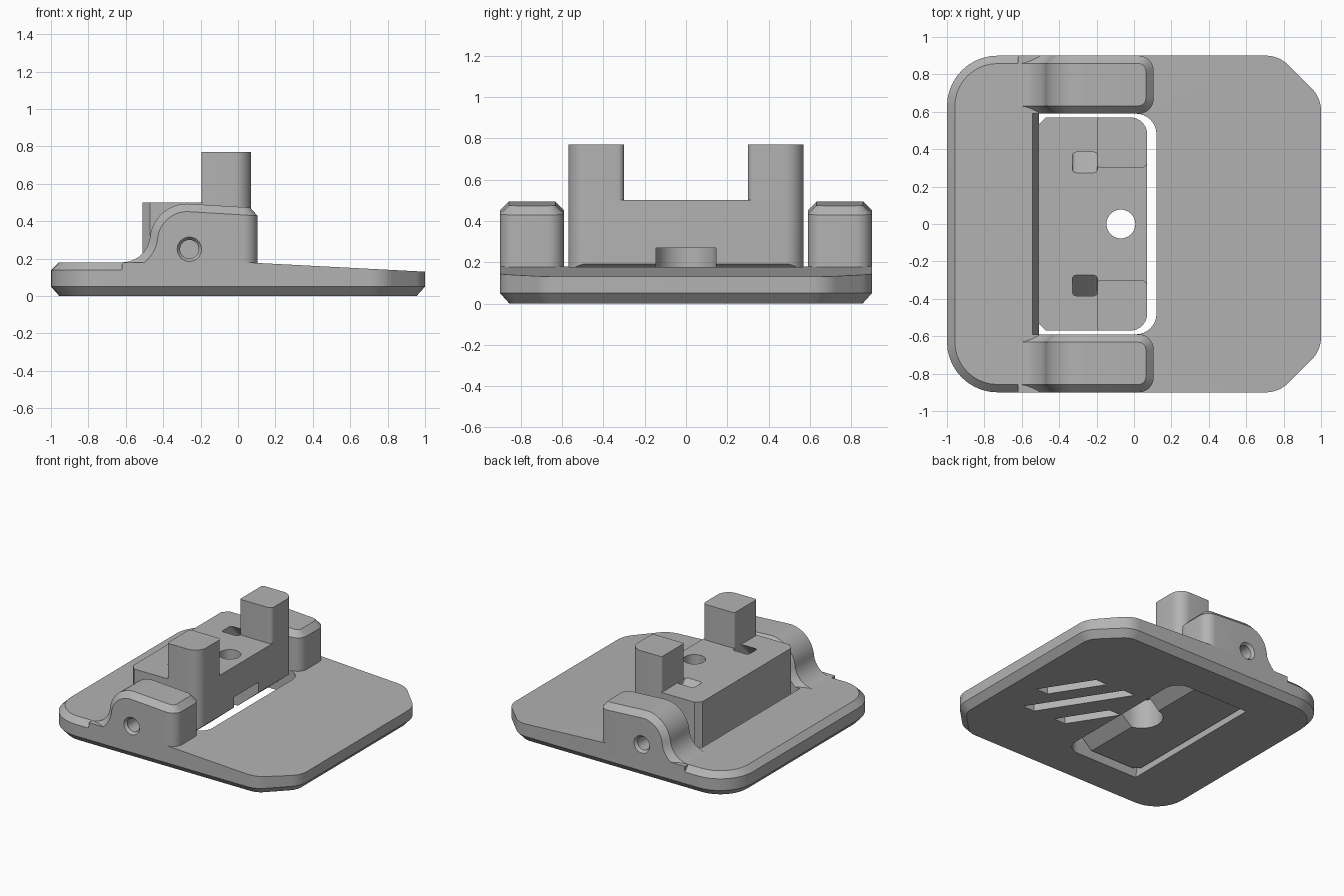
import bpy, bmesh
from math import radians, sin, cos, tan, pi
from mathutils import Vector

if "Cube" in bpy.data.objects:
    bpy.data.objects.remove(bpy.data.objects["Cube"])

grey = bpy.data.materials.new("plain grey")
grey.use_nodes = True
grey.diffuse_color = (0.45, 0.45, 0.45, 1)
grey.node_tree.nodes["Principled BSDF"].inputs["Base Color"].default_value = grey.diffuse_color


def finish(name, bm):
    bmesh.ops.remove_doubles(bm, verts=bm.verts, dist=0.0002)
    bmesh.ops.recalc_face_normals(bm, faces=bm.faces)
    mesh = bpy.data.meshes.new(name)
    bm.to_mesh(mesh)
    bm.free()
    mesh.materials.append(grey)
    obj = bpy.data.objects.new(name, mesh)
    bpy.context.collection.objects.link(obj)
    return obj


def loft_bm(rings):
    """Closed solid through rings of equal length."""
    bm = bmesh.new()
    rows = [[bm.verts.new(p) for p in ring] for ring in rings]
    n = len(rows[0])
    for a, b in zip(rows, rows[1:]):
        for i in range(n):
            j = (i + 1) % n
            bm.faces.new((a[i], a[j], b[j], b[i]))
    bm.faces.new(rows[0][::-1])
    bm.faces.new(rows[-1])
    return bm


def loft(name, rings):
    return finish(name, loft_bm(rings))


def at(pts, z, dx=0, dy=0):
    return [(p[0] + dx, p[1] + dy, z) for p in pts]


def prism(name, pts, z0, z1):
    return loft(name, [at(pts, z0), at(pts, z1)])


def rounded(corners, seg=8):
    """Outline from counter-clockwise corners (x, y, radius)."""
    out = []
    for i, (x, y, r) in enumerate(corners):
        p = Vector((x, y))
        if r == 0:
            out.append(p)
            continue
        a = (Vector(corners[i - 1][:2]) - p).normalized()
        b = (Vector(corners[(i + 1) % len(corners)][:2]) - p).normalized()
        half = a.angle(b) / 2
        centre = p + (a + b).normalized() * (r / sin(half))
        start = p + a * (r / tan(half)) - centre
        sweep = pi - 2 * half
        for k in range(seg + 1):
            t = sweep * k / seg
            out.append(centre + Vector((start.x * cos(t) - start.y * sin(t),
                                        start.x * sin(t) + start.y * cos(t))))
    return out


def inset(pts, d):
    """Mitred inward offset; d is a function of the point."""
    out = []
    for i, p in enumerate(pts):
        a = (p - pts[i - 1]).normalized()
        b = (pts[(i + 1) % len(pts)] - p).normalized()
        na, nb = Vector((-a.y, a.x)), Vector((-b.y, b.x))
        out.append(p + (na + nb) * (d(p) / (1 + na.dot(nb))))
    return out


def circle(x, y, r, n=40):
    return [(x + r * cos(2 * pi * k / n), y + r * sin(2 * pi * k / n)) for k in range(n)]


def cut(obj, cutter):
    mod = obj.modifiers.new("cut", 'BOOLEAN')
    mod.operation = 'DIFFERENCE'
    mod.solver = 'EXACT'
    mod.object = cutter
    bpy.context.view_layer.objects.active = obj
    bpy.ops.object.modifier_apply(modifier=mod.name)
    bpy.data.objects.remove(cutter)


C = 0.042          # top chamfer
TOP = 0.18         # flat plate height
START = -0.62      # where the arms begin to rise

# Base plate: rounded rear corners, clipped front corners, chamfered rim
outline = rounded([(-1, -0.9, 0.27), (START, -0.9, 0), (START + 0.001, -0.9, 0),
                   (0.775, -0.9, 0.17), (1, -0.675, 0.17), (1, 0.675, 0.17),
                   (0.775, 0.9, 0.17), (START + 0.001, 0.9, 0), (START, 0.9, 0),
                   (-1, 0.9, 0.27)], 10)
rim = lambda p: C if p.x < START + 0.0005 else 0
bm = loft_bm([at(inset(outline, lambda p: 0.045), 0), at(outline, 0.05),
              [(p.x, p.y, TOP - rim(p)) for p in outline],
              at(inset(outline, rim), TOP)])
bmesh.ops.remove_doubles(bm, verts=bm.verts, dist=0.0002)
bmesh.ops.bisect_plane(bm, geom=bm.verts[:] + bm.edges[:] + bm.faces[:],
                       plane_co=(0.04, 0, 0), plane_no=(1, 0, 0))
for v in bm.verts:
    if v.co.z > 0.12 and v.co.x > 0.04:
        v.co.z = TOP - (v.co.x - 0.04) * 0.052
plate = finish("base_plate", bm)

# Opening for the block, with a leaning rear wall
opening = [rounded([(x, -0.59, 0), (0.12, -0.59, 0.11), (0.12, 0.59, 0.11), (x, 0.59, 0)])
           for x in (-0.505, -0.545)]
cut(plate, loft("opening_cutter", [at(opening[0], -0.02), at(opening[1], 0.2)]))

# Slanted grooves underneath
for x, y0, y1 in ((0.71, -0.34, 0.27), (0.79, -0.1, 0.26), (0.435, -0.335, 0)):
    lean = -0.64 * (y1 - y0)
    groove = [(x - 0.1, y0), (x, y0), (x + lean, y1), (x + lean - 0.1, y1)]
    cut(plate, prism("groove_cutter", groove, -0.05, 0.06))


def arm_stations():
    """Yields outer x, z, half width, then inner x, z, half width."""
    w, r, steps, bend = 0.155, 0.08, 12, radians(84)
    path = []
    for k in range(steps + 1):
        t = bend * k / steps
        path.append((START + 0.15 * sin(t), TOP + 0.15 * (1 - cos(t)), t))
    x0, z0, _ = path[-1]
    for k in range(1, steps + 1):
        t = bend * (1 - k / steps)
        path.append((x0 + 0.2 * (sin(bend) - sin(t)), z0 + 0.2 * (cos(t) - cos(bend)), t))
    for x, z, t in path:
        yield x + C * sin(t), z - C * cos(t), w, x, z, w - C
    x1, z1, _ = path[-1]
    for k in range(9):
        t = pi / 2 * k / 8
        xo, xi = 0.025 + r * sin(t), 0.025 + (r - C) * sin(t)
        fall = lambda x: z1 - 0.06 * (x - x1)
        yield xo, fall(xo) - C, w - r + r * cos(t), xi, fall(xi), w - r + (r - C) * cos(t)


# Hinge arms with countersunk pin holes
for side, label in ((1, "left"), (-1, "right")):
    yc = side * 0.745
    rings = [[(xo, yc - wo, 0.1), (xo, yc - wo, zo), (xi, yc - wi, zi),
              (xi, yc + wi, zi), (xo, yc + wo, zo), (xo, yc + wo, 0.1)]
             for xo, zo, wo, xi, zi, wi in arm_stations()]
    bm = loft_bm(rings)
    bm.verts.ensure_lookup_table()
    # split the front cap into wall and chamfer
    last = bm.verts[:][-6:]
    bmesh.utils.face_split(bm.faces[:][-1], last[1], last[4])
    arm = finish(label + "_arm", bm)
    pin = [[(x, side * y, z) for x, z in circle(-0.26, 0.25, r, 32)]
           for y, r in ((0.66, 0.05), (0.88, 0.05), (0.901, 0.066), (0.95, 0.066))]
    cut(arm, loft("pin_cutter", pin))

# Hinged block
body = rounded([(-0.47, -0.57, 0), (0.07, -0.57, 0.09), (0.07, 0.57, 0.09), (-0.47, 0.57, 0),
                (-0.51, 0.53, 0), (-0.51, -0.53, 0)])
block = prism("block", body, 0.05, 0.5)
wedge = [(-0.1, 0.05), (-0.1, -0.1), (0.2, -0.1), (0.2, 0.3)]
cut(block, loft("wedge_cutter", [[(x, y, z) for x, z in wedge] for y in (-0.7, 0.7)]))

# Screw recess open to the front, and its through hole
recess = rounded([(-0.215, -0.145, 0.1449), (0.2, -0.145, 0), (0.2, 0.145, 0),
                  (-0.215, 0.145, 0.1449)], 14)
cut(block, prism("recess_cutter", recess, -0.05, 0.27))
cut(block, prism("hole_cutter", circle(-0.07, 0, 0.077), 0.2, 0.6))

# Slanted pockets and upright posts
for s, label in ((1, "left"), (-1, "right")):
    y = s * 0.33
    pocket = rounded([(-0.33, y - 0.055, 0.02), (-0.195, y - 0.055, 0.02),
                      (-0.195, y + 0.055, 0.02), (-0.33, y + 0.055, 0.02)], 4)
    cut(block, loft("pocket_cutter", [at(pocket, 0.36, 0, s * 0.13),
                                      at(pocket, 0.52, 0, -s * 0.02)]))
    lo, hi = sorted((s * 0.3, s * 0.57))
    r_lo, r_hi = (0.03, 0.09) if s > 0 else (0.09, 0.03)
    post = rounded([(-0.195, lo, 0.015), (0.07, lo, r_lo), (0.07, hi, r_hi), (-0.195, hi, 0.015)])
    prism(label + "_post", post, 0.5, 0.77)

# Smooth the curved walls, keep the edges crisp
for obj in bpy.context.scene.objects:
    obj.select_set(obj.type == 'MESH')
bpy.context.view_layer.objects.active = block
bpy.ops.object.shade_smooth_by_angle(angle=radians(25))
